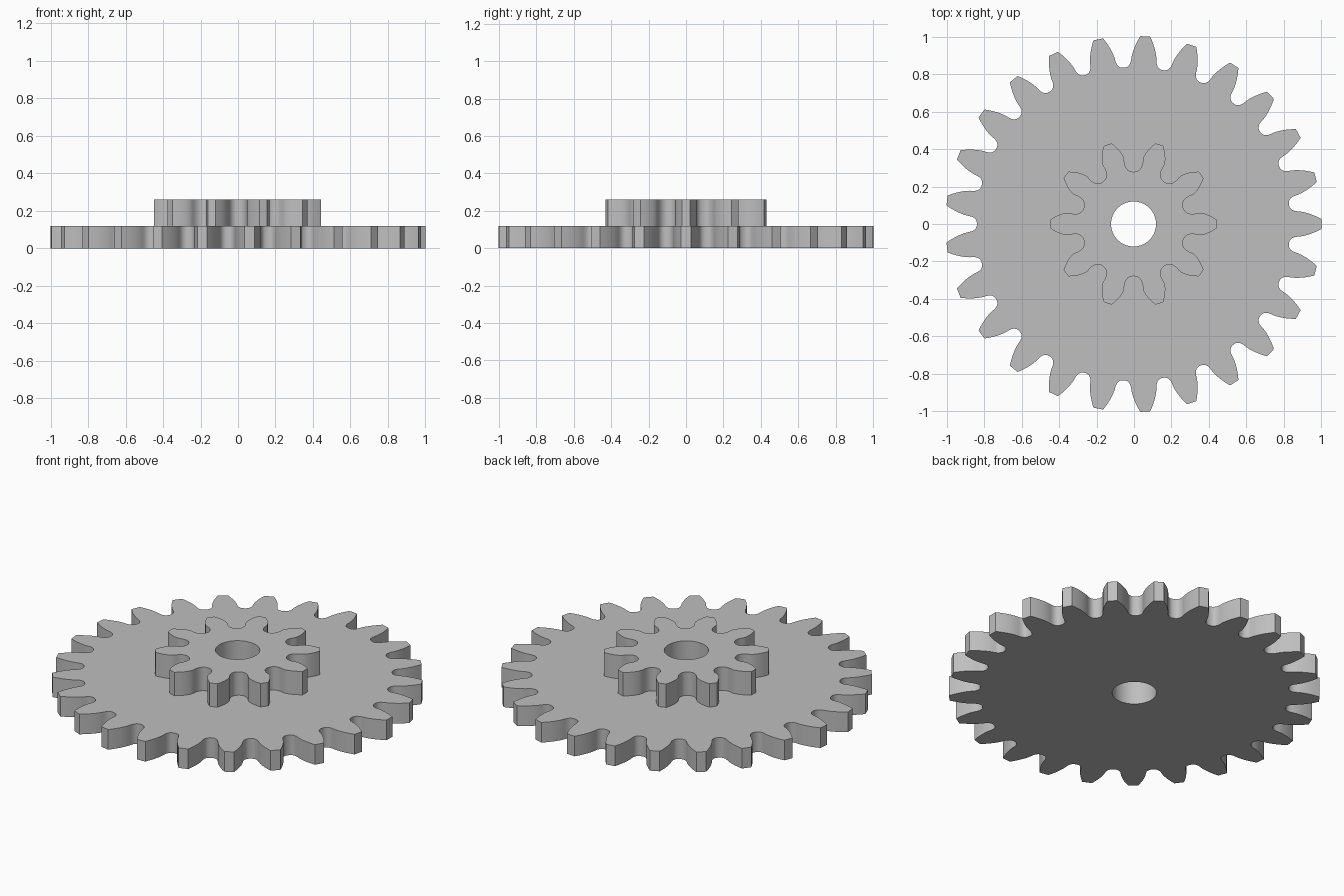
import bpy
import bmesh
import math

cube = bpy.data.objects.get("Cube")
if cube:
    bpy.data.objects.remove(cube, do_unlink=True)

MODULE = 0.0743
PRESSURE = math.radians(20)
DEDENDUM = 1.25 * MODULE
FILLET = 0.38 * MODULE
BORE = 0.12
CENTRE_X = -0.0025

grey = bpy.data.materials.new("plain_grey")
grey.use_nodes = True
colour = (0.52, 0.52, 0.52, 1)
grey.diffuse_color = colour
grey.node_tree.nodes["Principled BSDF"].inputs["Base Color"].default_value = colour


def rack_half_width(u):
    """Half width of a round-tipped rack cutter tooth at height u from its pitch line."""
    centre_u = FILLET - DEDENDUM
    flank = math.pi * MODULE / 4
    if u > centre_u - FILLET * math.sin(PRESSURE):
        return flank + u * math.tan(PRESSURE)
    centre_y = flank + centre_u * math.tan(PRESSURE) - FILLET / math.cos(PRESSURE)
    return centre_y + math.sqrt(max(0, FILLET ** 2 - (u - centre_u) ** 2))


def gap_half_angle(r, pitch):
    """Widest half angle the rolling rack cuts out of a tooth gap at radius r."""
    best = 0
    for i in range(-300, 500):
        a = i / 500
        u = r * math.cos(a) - pitch
        if u >= -DEDENDUM - 1e-9:
            best = max(best, a - (r * math.sin(a) - rack_half_width(u)) / pitch)
    return best


def gear_outline(teeth):
    """Closed outline with one tooth centred on +x."""
    pitch = MODULE * teeth / 2
    root, tip = pitch - DEDENDUM, pitch + MODULE
    steps = 14
    radii = [root + (tip - root) * (i / steps) ** 2 for i in range(steps + 1)]
    half = math.pi / teeth
    flank = [(r, half - gap_half_angle(r, pitch)) for r in radii]
    tooth = [(r, -a) for r, a in flank] + [(tip, 0)] + flank[::-1]
    return [(r * math.cos(a + 2 * half * k), r * math.sin(a + 2 * half * k))
            for k in range(teeth) for r, a in tooth]


def make_gear(name, teeth, bottom, top):
    bm = bmesh.new()
    sides = 64
    bore = [(BORE * math.cos(math.tau * i / sides), BORE * math.sin(math.tau * i / sides))
            for i in range(sides)]
    edges = []
    for loop in (gear_outline(teeth), bore):
        verts = [bm.verts.new((x + CENTRE_X, y, bottom)) for x, y in loop]
        edges += [bm.edges.new((verts[i - 1], v)) for i, v in enumerate(verts)]
    # Fill between the outline and the bore, then raise to full thickness
    bmesh.ops.triangle_fill(bm, use_beauty=True, use_dissolve=False, edges=edges)
    raised = bmesh.ops.extrude_face_region(bm, geom=bm.faces[:], use_keep_orig=True)
    bmesh.ops.translate(bm, vec=(0, 0, top - bottom),
                        verts=[g for g in raised["geom"] if isinstance(g, bmesh.types.BMVert)])
    bmesh.ops.recalc_face_normals(bm, faces=bm.faces[:])
    mesh = bpy.data.meshes.new(name)
    bm.to_mesh(mesh)
    bm.free()
    mesh.materials.append(grey)
    obj = bpy.data.objects.new(name, mesh)
    bpy.context.collection.objects.link(obj)
    bpy.ops.object.select_all(action="DESELECT")
    obj.select_set(True)
    bpy.context.view_layer.objects.active = obj
    bpy.ops.object.shade_smooth_by_angle(angle=math.radians(30))


# Wide lower wheel and small upper pinion share one bore
make_gear("large_gear", 25, 0, 0.12)
make_gear("small_gear", 10, 0.12, 0.26)
